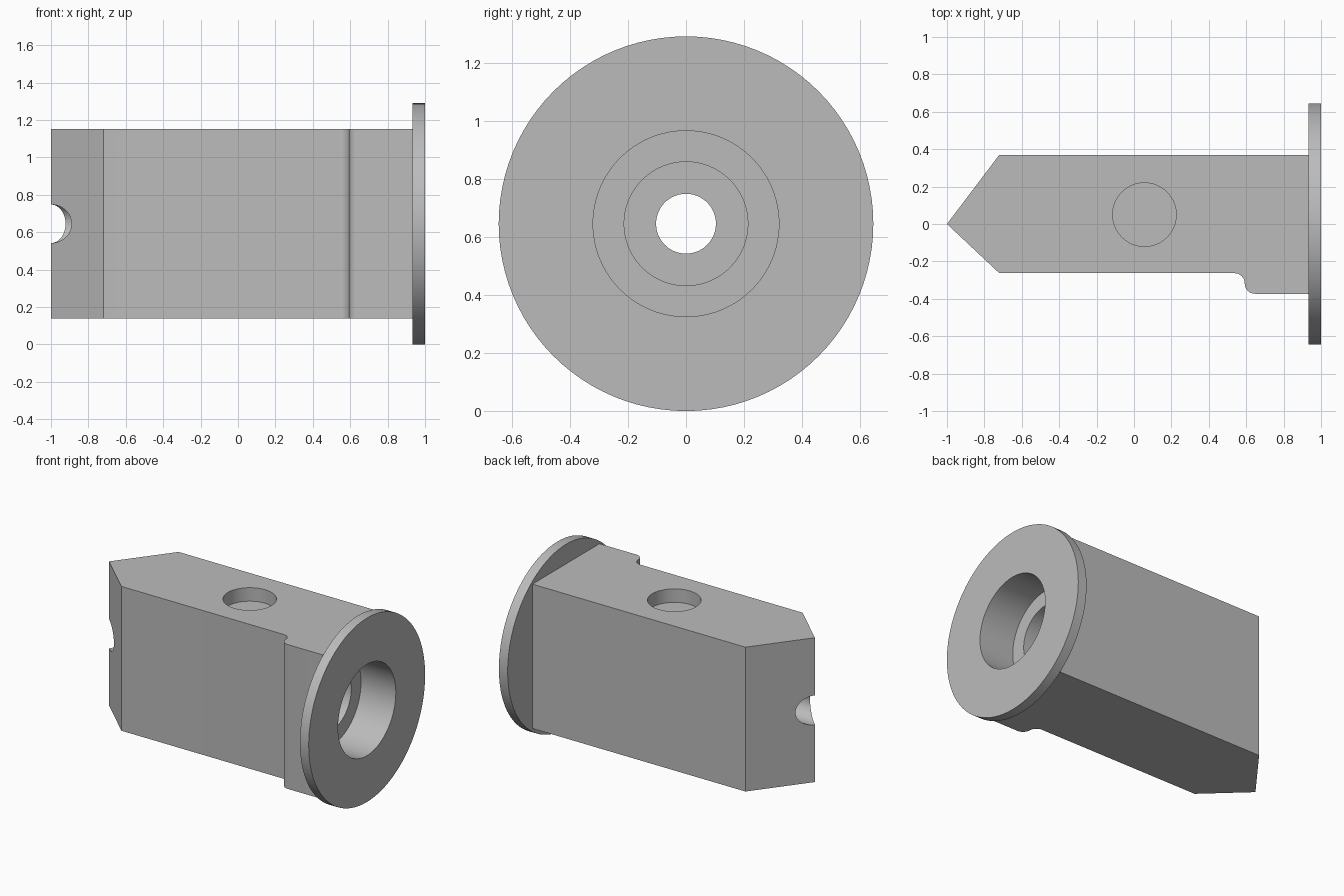
import bpy, bmesh
from math import cos, sin, pi, radians
from mathutils import Matrix

if "Cube" in bpy.data.objects:
    bpy.data.objects.remove(bpy.data.objects["Cube"], do_unlink=True)

AXIS_Z = 0.645
SEGMENTS = 96

grey = bpy.data.materials.new("plain grey")
grey.use_nodes = True
grey.diffuse_color = (0.5, 0.5, 0.5, 1)
grey.node_tree.nodes["Principled BSDF"].inputs["Base Color"].default_value = (0.5, 0.5, 0.5, 1)


def make_object(name, bm):
    bmesh.ops.recalc_face_normals(bm, faces=bm.faces)
    mesh = bpy.data.meshes.new(name)
    bm.to_mesh(mesh)
    bm.free()
    mesh.materials.append(grey)
    obj = bpy.data.objects.new(name, mesh)
    bpy.context.collection.objects.link(obj)
    return obj


def lathe_x(name, profile):
    """Closed solid turned about the main axis from (x, radius) points."""
    bm = bmesh.new()
    rings = [[bm.verts.new((x, r * cos(2 * pi * i / SEGMENTS), AXIS_Z + r * sin(2 * pi * i / SEGMENTS)))
              for i in range(SEGMENTS)] for x, r in profile]
    for a, b in zip(rings, rings[1:]):
        for i in range(SEGMENTS):
            j = (i + 1) % SEGMENTS
            bm.faces.new((a[i], a[j], b[j], b[i]))
    bm.faces.new(rings[0])
    bm.faces.new(rings[-1])
    return make_object(name, bm)


def arc(cx, cy, r, start, end, steps=10):
    angles = [radians(start + (end - start) * i / steps) for i in range(steps + 1)]
    return [(cx + r * cos(a), cy + r * sin(a)) for a in angles]


def cut(obj, cutter):
    mod = obj.modifiers.new("cut", "BOOLEAN")
    mod.operation = "DIFFERENCE"
    mod.solver = "EXACT"
    mod.object = cutter
    bpy.context.view_layer.objects.active = obj
    bpy.ops.object.modifier_apply(modifier=mod.name)


# Pointed body with a filleted step beside the flange
outline = [(0.93, 0.37), (-0.72, 0.37), (-1, 0), (-0.72, -0.263)]
outline += arc(0.537, -0.318, 0.055, 90, 0)
outline += arc(0.647, -0.318, 0.055, 180, 270)
outline.append((0.93, -0.373))
bm = bmesh.new()
base = bm.faces.new([bm.verts.new((x, y, 0.14)) for x, y in outline])
top = bmesh.ops.extrude_face_region(bm, geom=[base])
bmesh.ops.translate(bm, vec=(0, 0, 1.012),
                    verts=[v for v in top["geom"] if isinstance(v, bmesh.types.BMVert)])
body = make_object("body", bm)

# Round end flange
flange = lathe_x("flange", [(0.932, 0.645), (1, 0.645)])
for vert in body.data.vertices:
    if vert.co.x > 0.9:
        vert.co.x = 0.932

# Stepped bore through the whole length
bore = lathe_x("bore_cutter", [(-1.1, 0.103), (-0.3, 0.103), (-0.3, 0.213),
                               (0.73, 0.213), (0.73, 0.32), (1.1, 0.32)])

# Shallow round pocket in the top
bm = bmesh.new()
bmesh.ops.create_cone(bm, cap_ends=True, segments=64, radius1=0.17, radius2=0.17, depth=0.2,
                      matrix=Matrix.Translation((0.056, 0.05, 1.157)))
pocket = make_object("pocket_cutter", bm)

cut(body, bore)
cut(flange, bore)
cut(body, pocket)
for cutter in (bore, pocket):
    bpy.data.objects.remove(cutter, do_unlink=True)

# Smooth curved walls, keep edges sharp
bpy.ops.object.select_all(action="DESELECT")
for obj in (body, flange):
    obj.select_set(True)
bpy.context.view_layer.objects.active = body
bpy.ops.object.shade_smooth_by_angle(angle=radians(30))
